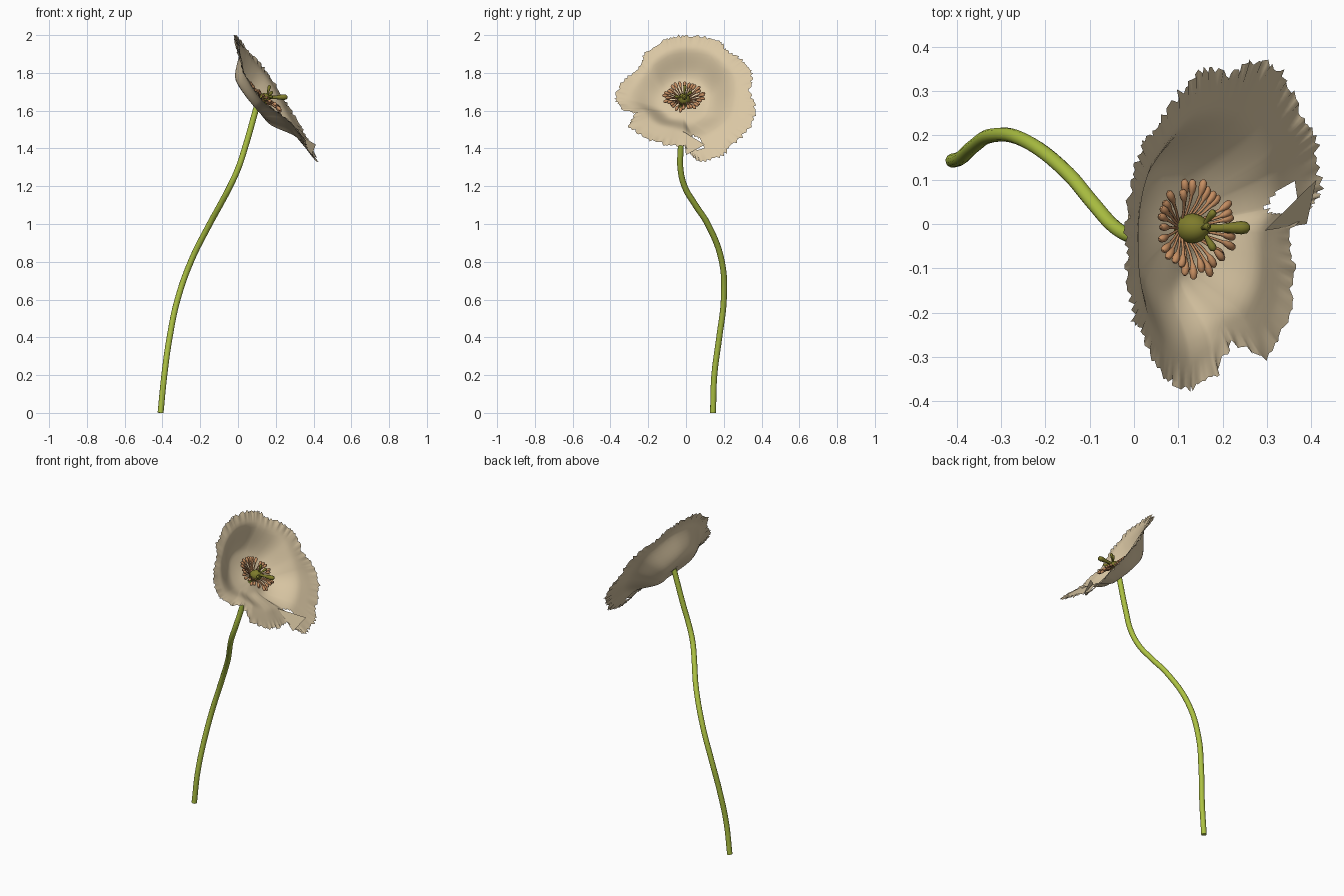
import bpy, bmesh, math, random
from mathutils import Vector, Matrix

random.seed(4)
cube = bpy.data.objects.get("Cube")
if cube:
    bpy.data.objects.remove(cube, do_unlink=True)


def material(name, rgb):
    mat = bpy.data.materials.new(name)
    mat.use_nodes = True
    color = (*rgb, 1)
    mat.diffuse_color = color
    mat.node_tree.nodes["Principled BSDF"].inputs["Base Color"].default_value = color
    return mat


CREAM = material("petal cream", (0.70, 0.57, 0.37))
GREEN = material("stem green", (0.42, 0.54, 0.055))
OLIVE = material("pistil olive", (0.21, 0.20, 0.025))
ORANGE = material("anther orange", (0.56, 0.27, 0.12))

# Flower frame: sideways, up along the tilted face, and out of the face
CENTER = Vector((0.10, -0.02, 1.62))
OUT = Vector((0.84, 0, 0.54)).normalized()
SIDE = Vector((0, 1, 0))
UP = OUT.cross(SIDE)


def place(v, u, n):
    return CENTER + SIDE * v + UP * u + OUT * n


def add_object(name, mesh, mat):
    mesh.materials.clear()
    mesh.materials.append(mat)
    mesh.polygons.foreach_set("use_smooth", [True] * len(mesh.polygons))
    obj = bpy.data.objects.new(name, mesh)
    bpy.context.collection.objects.link(obj)


def tube(name, points, radii, mat, kind="BEZIER", sides=2):
    """Round tube through points, with a radius at each point."""
    curve = bpy.data.curves.new(name, "CURVE")
    curve.dimensions = "3D"
    curve.bevel_depth = 1
    curve.bevel_resolution = sides
    curve.resolution_u = 6
    curve.use_fill_caps = True
    spline = curve.splines.new(kind)
    knots = spline.bezier_points if kind == "BEZIER" else spline.points
    knots.add(len(points) - 1)
    for knot, p, r in zip(knots, points, radii):
        knot.radius = r
        if kind == "BEZIER":
            knot.co = p
            knot.handle_left_type = knot.handle_right_type = "AUTO"
        else:
            knot.co = (*p, 1)
    helper = bpy.data.objects.new(name + "_path", curve)
    bpy.context.collection.objects.link(helper)
    graph = bpy.context.evaluated_depsgraph_get()
    mesh = bpy.data.meshes.new_from_object(helper.evaluated_get(graph))
    bpy.data.objects.remove(helper, do_unlink=True)
    add_object(name, mesh, mat)


# Stem
stem = [(-.41, .143, 0), (-.39, .15, .2), (-.362, .176, .4), (-.32, .2, .6),
        (-.25, .19, .8), (-.15, .115, 1), (-.095, .05, 1.1), (-.042, -.008, 1.2),
        (.003, -.03, 1.3), (.036, -.028, 1.4), (.1, -.02, 1.625)]
tube("stem", stem, [0.016] * len(stem), GREEN, sides=4)

# Rim of the petals: y, z and height out of the face
RIM = [(-.02, 2, .105), (.1, 1.995, .11), (.18, 1.975, .12), (.22, 1.92, .12),
       (.3, 1.87, .135), (.355, 1.8, .15), (.34, 1.7, .15), (.38, 1.6, .14),
       (.345, 1.5, .137), (.25, 1.42, .136), (.2, 1.36, .12), (.08, 1.32, .11),
       (.04, 1.35, .11), (-.01, 1.41, .1), (-.1, 1.415, .11), (-.2, 1.445, .125),
       (-.31, 1.51, .11), (-.27, 1.59, .09), (-.345, 1.605, .06), (-.38, 1.66, .04),
       (-.345, 1.75, .03), (-.25, 1.83, .04), (-.22, 1.91, .07), (-.11, 1.985, .1)]
STEPS, RINGS, SPREAD = 10, 24, 11


def rim_points():
    for a, b in zip(RIM, RIM[1:] + RIM[:1]):
        for i in range(STEPS):
            y, z, n = Vector(a).lerp(Vector(b), i / STEPS)
            yield Vector((y - CENTER.y, (z - CENTER.z - n * OUT.z) / UP.z, n))


def smoothstep(a, b, t):
    t = min(1, max(0, (t - a) / (b - a)))
    return t * t * (3 - 2 * t)


def bowl(t, height, upward):
    """Flat floor, steep wall, then a flared rim; the floor sags towards the top."""
    wall = smoothstep(0.2 + 0.25 * upward, 0.65 + 0.2 * upward, t)
    sag = 0.026 * upward * math.sin(math.pi * min(1, t / 0.8))
    return height * (0.72 * wall + 0.28 * t * t) - sag


# Ruffled petals
rim = list(rim_points())
bm = bmesh.new()
columns = []
for k, (v, u, n) in enumerate(rim):
    nearby = [rim[(k + j) % len(rim)] for j in range(-SPREAD, SPREAD + 1)]
    height = sum(p.z for p in nearby) / len(nearby)
    reach = sum(p.xy.length for p in nearby) / len(nearby)
    stretch = math.hypot(v, u) / reach
    upward = 0.5 + 0.5 * u / math.hypot(v, u)
    tooth = random.uniform(-0.015, 0.035)
    ruffle = random.uniform(-0.006, 0.006)
    column = []
    for ring in range(1, RINGS + 1):
        t = ring / RINGS
        edge = max(0, (t - 0.85) / 0.15)
        s = t * (1 - tooth * edge)
        lift = bowl(t * stretch, height, upward) + ruffle * edge
        column.append(bm.verts.new(place(v * s, u * s, lift)))
    columns.append(column)
middle = bm.verts.new(CENTER)
for a, b in zip(columns, columns[1:] + columns[:1]):
    bm.faces.new((middle, b[0], a[0]))
    for i in range(RINGS - 1):
        bm.faces.new((a[i], b[i], b[i + 1], a[i + 1]))
bmesh.ops.recalc_face_normals(bm, faces=bm.faces)
if sum(f.normal.dot(OUT) for f in bm.faces) < 0:
    bmesh.ops.reverse_faces(bm, faces=bm.faces)

# Triangular tear in the lower petal
torn = []
for f in bm.faces:
    p = f.calc_center_median()
    if p.x < 0.365 and 0.025 < p.y < 0.06 + (p.x - 0.31) * 0.8 and p.z < 1.5 and p.x > 0.3:
        torn.append(f)
bmesh.ops.delete(bm, geom=torn, context="FACES")
mesh = bpy.data.meshes.new("petals")
bm.to_mesh(mesh)
bm.free()
add_object("petals", mesh, CREAM)

# Folded flap beside the tear
mesh = bpy.data.meshes.new("torn_flap")
mesh.from_pydata([(.295, -.015, 1.49), (.39, 0, 1.365), (.412, .1, 1.42)], [], [(0, 1, 2)])
add_object("torn_flap", mesh, CREAM)

# Stamens: thin filaments ending in swollen anthers, the lower ones standing out more
COUNT = 30
for k in range(COUNT):
    angle = 2 * math.pi * k / COUNT + random.uniform(-0.06, 0.06)
    reach = random.choice((0.1, 0.112, 0.116))
    lift = 0.064 - 0.03 * math.cos(angle) + random.uniform(-0.006, 0.006)
    path = []
    for t in (0.2, 0.5, 0.68, 0.75, 0.85, 0.95, 1):
        r = reach * t
        path.append(place(r * math.sin(angle) + 0.01, r * math.cos(angle) + 0.022,
                          0.02 + (lift - 0.02) * math.sin(t * math.pi / 2)))
    tube("stamen", path, (.003, .003, .004, .007, .009, .008, .003), ORANGE, "POLY")

# Pistil: round ovary with one long style and three short ones
bm = bmesh.new()
bmesh.ops.create_uvsphere(bm, u_segments=20, v_segments=12, radius=0.034)
turn = Matrix((SIDE, UP, OUT)).transposed().to_4x4()
bm.transform(Matrix.Translation(place(0.01, 0.014, 0.045)) @ turn @ Matrix.Diagonal((1, 1, 1.25, 1)))
mesh = bpy.data.meshes.new("ovary")
bm.to_mesh(mesh)
bm.free()
add_object("ovary", mesh, OLIVE)

base = place(0.01, 0.014, 0.07)


def style(name, tip, thin, thick):
    tip = Vector(tip)
    path = [base.lerp(tip, t) for t in (0, 0.4, 0.65, 0.82, 0.94, 1)]
    tube(name, path, (thin, thin, thick * 0.85, thick, thick * 0.85, thick * 0.3), OLIVE, "POLY")


style("long_style", (.262, -.008, 1.672), 0.009, 0.015)
style("upper_style", (.168, -.005, 1.735), 0.005, 0.009)
style("left_style", (.182, .03, 1.70), 0.005, 0.009)
style("right_style", (.182, -.06, 1.675), 0.005, 0.009)
